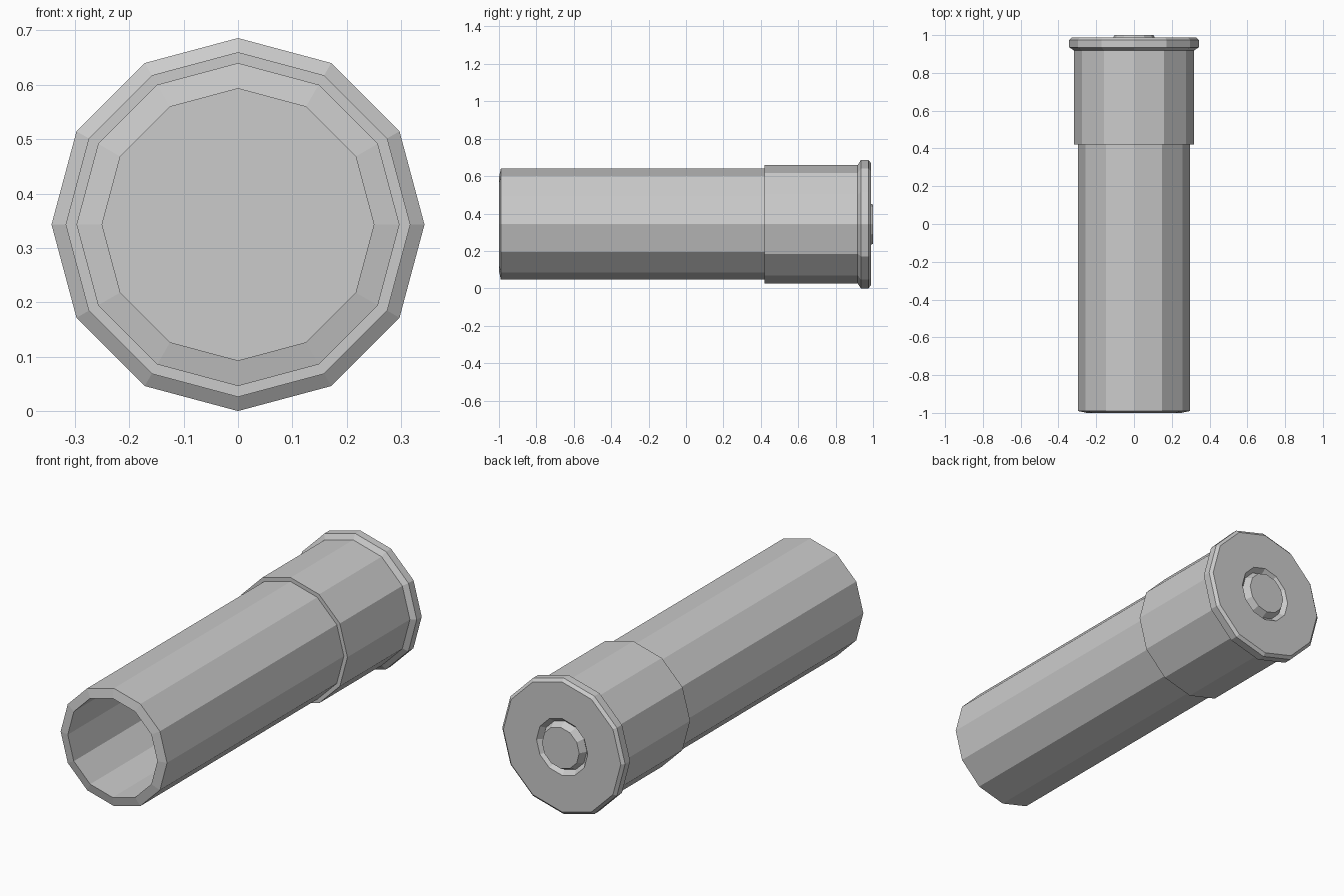
import bpy, bmesh
from math import sin, cos, pi

if "Cube" in bpy.data.objects:
    bpy.data.objects.remove(bpy.data.objects["Cube"])

AXIS_Z = 0.343

grey = bpy.data.materials.new("plain_grey")
grey.use_nodes = True
grey.diffuse_color = (0.6, 0.6, 0.6, 1)
grey.node_tree.nodes["Principled BSDF"].inputs["Base Color"].default_value = (0.6, 0.6, 0.6, 1)


def lathe(name, profile, sides=12, cap_start=False, cap_end=False):
    """Turn (radius, y) points around the long axis into a faceted part."""
    bm = bmesh.new()
    rings = []
    for r, y in profile:
        angles = [2 * pi * i / sides for i in range(sides)]
        rings.append([bm.verts.new((r * sin(a), y, AXIS_Z + r * cos(a))) for a in angles])
    for a, b in zip(rings, rings[1:]):
        for i in range(sides):
            j = (i + 1) % sides
            bm.faces.new((a[i], a[j], b[j], b[i]))
    if cap_start:
        bm.faces.new(rings[0])
    if cap_end:
        bm.faces.new(rings[-1][::-1])
    bmesh.ops.recalc_face_normals(bm, faces=bm.faces)
    mesh = bpy.data.meshes.new(name)
    bm.to_mesh(mesh)
    bm.free()
    mesh.materials.append(grey)
    obj = bpy.data.objects.new(name, mesh)
    bpy.context.collection.objects.link(obj)
    return obj


# Hollow tube: inner floor, bore, sloped lip, outer wall running into the head
lathe("tube", [(0.25, 0.9), (0.25, -1.0), (0.297, -0.99), (0.297, 0.43), (0.297, 0.91)],
      cap_start=True, cap_end=True)

# Head: front step, sleeve, flared rim, back face, and recess around the primer
lathe("head", [(0.29, 0.42), (0.317, 0.42), (0.317, 0.918), (0.343, 0.935), (0.343, 0.975),
               (0.328, 0.988), (0.143, 0.988), (0.122, 0.965)])

# Primer: chamfered button in the recess
lathe("primer", [(0.122, 0.965), (0.104, 1.0)], cap_start=True, cap_end=True)
